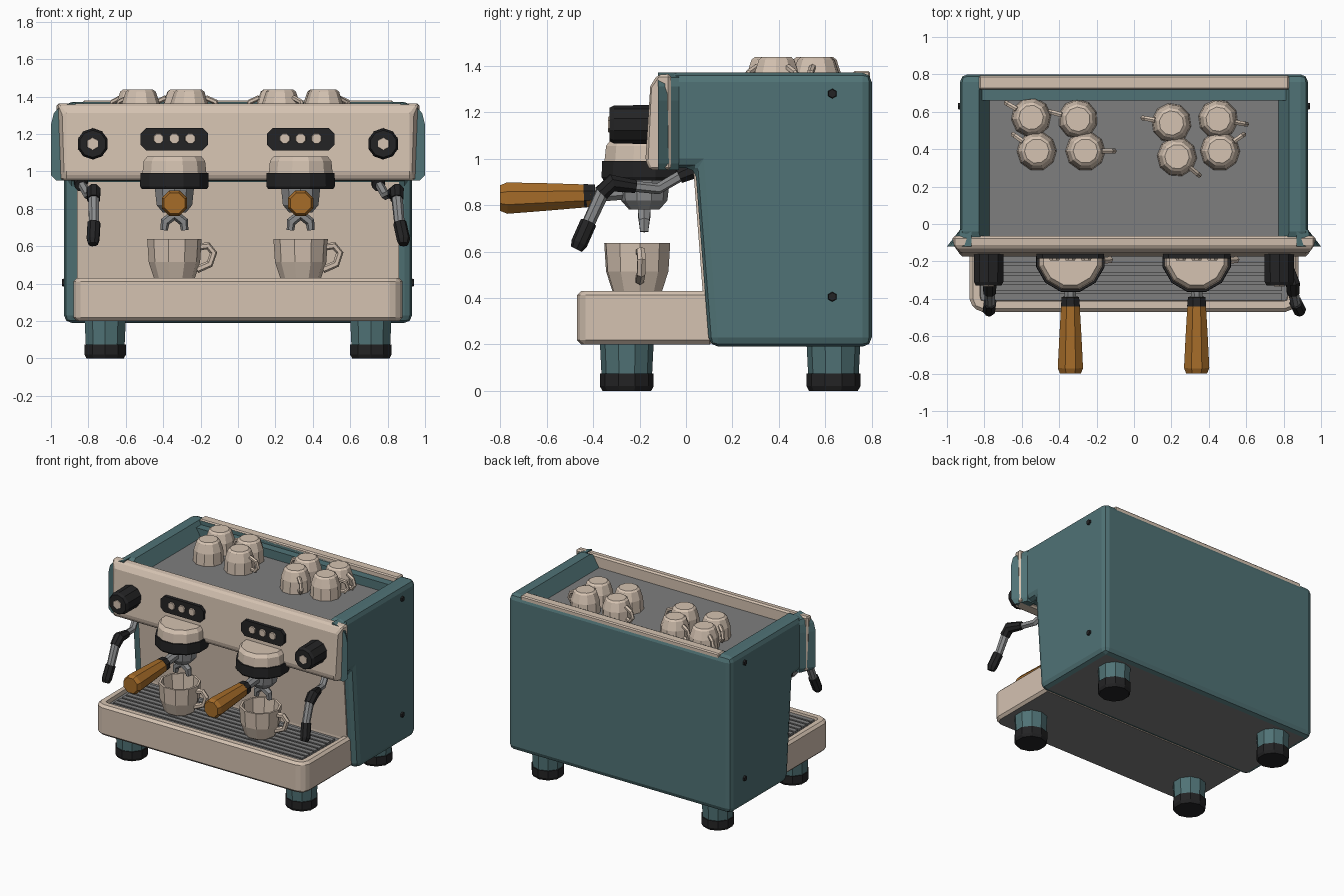
import bpy, bmesh, math
from mathutils import Vector, Matrix

if "Cube" in bpy.data.objects:
    bpy.data.objects.remove(bpy.data.objects["Cube"])


def material(name, rgb):
    m = bpy.data.materials.new(name)
    m.diffuse_color = (*rgb, 1)
    m.use_nodes = True
    m.node_tree.nodes["Principled BSDF"].inputs["Base Color"].default_value = m.diffuse_color
    return m


TEAL = material("teal enamel", (0.08, 0.17, 0.18))
CREAM = material("cream enamel", (0.66, 0.54, 0.44))
BLACK = material("black rubber", (0.017, 0.017, 0.018))
GRAY = material("tray gray", (0.21, 0.21, 0.21))
STEEL = material("steel", (0.26, 0.265, 0.27))
WOOD = material("wood", (0.38, 0.15, 0.022))


def finish(name, bm, *mats):
    bmesh.ops.recalc_face_normals(bm, faces=bm.faces)
    me = bpy.data.meshes.new(name)
    bm.to_mesh(me)
    bm.free()
    for m in mats:
        me.materials.append(m)
    ob = bpy.data.objects.new(name, me)
    bpy.context.collection.objects.link(ob)
    return ob


def bevel(bm, width, seg=1):
    bm.normal_update()
    edges = [e for e in bm.edges if e.calc_face_angle(0) > 0.5]
    bmesh.ops.bevel(bm, geom=edges, offset=width, segments=seg, profile=0.5,
                    affect='EDGES', clamp_overlap=True)


def prism(pts, a, b, axis):
    """Extrude a 2D outline along an axis from a to b."""
    place = {'x': lambda p, t: (t, p[0], p[1]), 'y': lambda p, t: (p[0], t, p[1]),
             'z': lambda p, t: (p[0], p[1], t)}[axis]
    bm = bmesh.new()
    lo = [bm.verts.new(place(p, a)) for p in pts]
    hi = [bm.verts.new(place(p, b)) for p in pts]
    bm.faces.new(lo)
    bm.faces.new(hi)
    for i in range(len(pts)):
        j = (i + 1) % len(pts)
        bm.faces.new((lo[i], lo[j], hi[j], hi[i]))
    bmesh.ops.recalc_face_normals(bm, faces=bm.faces)
    return bm


def box(name, x, y, z, mat, bev=0):
    bm = prism([(x[0], y[0]), (x[1], y[0]), (x[1], y[1]), (x[0], y[1])], z[0], z[1], 'z')
    if bev:
        bevel(bm, bev)
    return finish(name, bm, mat)


def add_tube(bm, pts, radii, n=8):
    """Sweep a polygon along a path, one radius per point, capped."""
    pts = [Vector(p) for p in pts]
    rings, prev, q = [], None, None
    for i, p in enumerate(pts):
        t = (pts[min(i + 1, len(pts) - 1)] - pts[max(i - 1, 0)]).normalized()
        q = t.to_track_quat('Z', 'Y') if q is None else prev.rotation_difference(t) @ q
        prev = t
        ang = [(k + 0.5) * math.tau / n for k in range(n)]
        rings.append([bm.verts.new(p + q @ Vector((math.cos(a), math.sin(a), 0)) * radii[i]) for a in ang])
    for r, s in zip(rings, rings[1:]):
        for k in range(n):
            bm.faces.new((r[k], r[(k + 1) % n], s[(k + 1) % n], s[k]))
    bm.faces.new(rings[0])
    bm.faces.new(rings[-1])


def tube(name, pts, radii, mat, n=8):
    bm = bmesh.new()
    add_tube(bm, pts, radii, n)
    return finish(name, bm, mat)


def color_bottom(bm, index):
    bm.normal_update()
    for f in bm.faces:
        if f.normal.z < -0.95 and f.calc_center_median().z < 0.3:
            f.material_index = index


# Main body with a sloped niche front and an open cup tray cut into the top
bm = prism([(0.1, 0.19), (0.8, 0.19), (0.8, 1.37), (-0.08, 1.37), (-0.08, 0.96), (0.04, 0.96)],
           -0.93, 0.93, 'x')
bevel(bm, 0.04, 2)
color_bottom(bm, 1)
body = finish("body", bm, TEAL, GRAY)
bm = prism([(-0.3, 1.27), (0.66, 1.27), (0.66, 1.34), (0.72, 1.34), (0.72, 1.5), (-0.3, 1.5)], -1, 1, 'x')
for v in bm.verts:
    v.co.x *= 0.77 + (v.co.z - 1.27) * 0.6
cutter = finish("tray_cutter", bm)
cutter.hide_render = True
mod = body.modifiers.new("tray", 'BOOLEAN')
mod.operation, mod.solver, mod.object = 'DIFFERENCE', 'EXACT', cutter
bpy.context.view_layer.objects.active = body
bpy.ops.object.modifier_apply(modifier="tray")
bpy.data.objects.remove(cutter)
box("cup_tray_floor", (-0.775, 0.775), (-0.07, 0.665), (1.255, 1.275), GRAY)
box("rear_rim", (-0.83, 0.83), (0.72, 0.793), (1.33, 1.378), CREAM, 0.008)

# Backsplash panel
finish("backsplash", prism([(0.12, 0.4), (0.074, 0.4), (0.031, 0.96), (0.08, 0.96)], -0.86, 0.86, 'x'), CREAM)

# Front fascia, wider at the back, with flared teal ends
bm = prism([(-0.155, 0.95), (-0.175, 0.99), (-0.155, 1.31), (-0.125, 1.36), (-0.065, 1.365), (-0.065, 0.95)],
           -0.97, 0.97, 'x')
for v in bm.verts:
    if v.co.y < -0.14:
        v.co.x *= 0.93 / 0.97
bevel(bm, 0.012)
finish("fascia", bm, CREAM)
for s, side in ((-1, "left"), (1, "right")):
    bm = prism([(s * x, z) for x, z in ((0.87, 0.95), (0.97, 0.95), (1, 0.98), (1, 1.25), (0.985, 1.31),
                                        (0.95, 1.35), (0.87, 1.37))], -0.12, -0.03, 'y')
    for v in bm.verts:
        if v.co.y > -0.1 and abs(v.co.x) > 0.93:
            v.co.x = s * 0.93
    bm.transform(Matrix.Translation((0, 0, 0)))
    finish(side + "_fascia_end", bm, TEAL)

# Drip tray with a recessed gray floor and slats
bm = prism([(-0.88, 0.12), (-0.88, -0.4), (-0.86, -0.45), (-0.81, -0.47),
            (0.81, -0.47), (0.86, -0.45), (0.88, -0.4), (0.88, 0.12)], 0.2, 0.43, 'z')
bevel(bm, 0.018)
bm.normal_update()
top = [max((f for f in bm.faces if f.normal.z > 0.95), key=lambda f: f.calc_area())]
bmesh.ops.inset_region(bm, faces=top, thickness=0.04)
bmesh.ops.inset_region(bm, faces=top, thickness=0.003, depth=-0.03)
top[0].material_index = 1
color_bottom(bm, 1)
finish("drip_tray", bm, CREAM, GRAY)
for i in range(9):
    y = -0.39 + i * 0.05
    box(f"tray_slat_{i + 1}", (-0.79, 0.79), (y - 0.018, y + 0.018), (0.395, 0.415), GRAY)

# Feet
for x in (-0.71, 0.71):
    for y, end in ((-0.255, "front"), (0.635, "rear")):
        nm = f"{end}_{'left' if x < 0 else 'right'}_foot"
        tube(nm, [(x, y, 0.05), (x, y, 0.25)], [0.108, 0.118], TEAL, 10)
        tube(nm + "_pad", [(x, y, 0), (x, y, 0.02), (x, y, 0.075)], [0.105, 0.116, 0.116], BLACK, 10)


# Cups, hollow, with a bent handle
def cup(name, x, y, z, s, angle, flip=False):
    bm = bmesh.new()
    prof = [(0.09, 0), (0.11, 0.015), (0.138, 0.1), (0.146, 0.222), (0.13, 0.222), (0.12, 0.1), (0.085, 0.03)]
    add_tube(bm, [(0, 0, 0), (0, 0, 1)], [1, 1], 10)
    bm.clear()
    n = 10
    rings = [[bm.verts.new((r * math.cos(k * math.tau / n), r * math.sin(k * math.tau / n), h))
              for k in range(n)] for r, h in prof]
    for a, b in zip(rings, rings[1:]):
        for k in range(n):
            bm.faces.new((a[k], a[(k + 1) % n], b[(k + 1) % n], b[k]))
    bm.faces.new(rings[0])
    bm.faces.new(rings[-1])
    add_tube(bm, [(0.125, 0, 0.18), (0.18, 0, 0.187), (0.21, 0, 0.15), (0.19, 0, 0.09), (0.12, 0, 0.06)],
             [0.02] * 5, 6)
    if flip:
        bm.transform(Matrix.Translation((0, 0, 0.222)) @ Matrix.Diagonal((1, 1, -1, 1)))
    bm.transform(Matrix.Translation((x, y, z)) @ Matrix.Rotation(math.radians(angle), 4, 'Z') @ Matrix.Scale(s, 4))
    finish(name, bm, CREAM)


stacked = [(-0.55, 0.57, 150), (-0.3, 0.56, 165), (-0.52, 0.39, 145), (-0.26, 0.39, 0),
           (0.2, 0.54, 170), (0.45, 0.56, -10), (0.23, 0.36, -40), (0.46, 0.39, 35)]
for i, (x, y, a) in enumerate(stacked):
    cup(f"stacked_cup_{i + 1}", x, y, 1.275, 0.73, a, True)

# Brew groups, portafilters, button panels and filled cups
for x, side in ((-0.34, "left"), (0.335, "right")):
    y = -0.18
    tube(side + "_group_cap", [(x, y, 0.98), (x, y, 1.055), (x, y, 1.08)], [0.178, 0.17, 0.15], CREAM, 12)
    tube(side + "_group_ring", [(x, y, 0.905), (x, y, 0.92), (x, y, 0.99)], [0.18, 0.19, 0.188], BLACK, 12)
    tube(side + "_filter_basket", [(x, y, 0.78), (x, y, 0.82), (x, y, 0.91)], [0.065, 0.1, 0.11], STEEL, 10)
    tube(side + "_spout", [(x + dx, y, z) for dx, z in
                           ((-0.055, 0.685), (-0.05, 0.73), (0, 0.77), (0.05, 0.73), (0.055, 0.685))],
         [0.02, 0.026, 0.032, 0.026, 0.02], STEEL, 6)
    tube(side + "_handle_neck", [(x, -0.2, 0.865), (x, -0.41, 0.842)], [0.04, 0.032], STEEL)
    tube(side + "_handle_collar", [(x, -0.39, 0.842), (x, -0.44, 0.84)], [0.05, 0.055], BLACK)
    tube(side + "_handle", [(x, -0.41, 0.84), (x, -0.6, 0.835), (x, -0.77, 0.83), (x, -0.8, 0.83)],
         [0.052, 0.064, 0.073, 0.06], WOOD)
    cup(side + "_cup", x, -0.21, 0.415, 1, 5)
    bm = prism([(x + dx, 1.172 + dz) for dx, dz in
                ((-0.18, -0.03), (-0.15, -0.06), (0.15, -0.06), (0.18, -0.03),
                 (0.18, 0.03), (0.15, 0.06), (-0.15, 0.06), (-0.18, 0.03))], -0.185, -0.12, 'y')
    finish(side + "_button_panel", bm, BLACK)
    for i in (-1, 0, 1):
        bx = x + i * 0.085
        tube(f"{side}_button_{i + 2}", [(bx, -0.18, 1.175), (bx, -0.194, 1.175)], [0.031, 0.027], CREAM)

# Steam knobs, steam wands and side screws
for s, side, xs in ((-1, "left", (-0.84, -0.8, -0.78, -0.772, -0.77, -0.775)),
                    (1, "right", (0.75, 0.79, 0.82, 0.85, 0.865, 0.885))):
    kx = s * 0.777
    tube(side + "_knob", [(kx, -0.13, 1.147), (kx, -0.31, 1.147), (kx, -0.33, 1.147)], [0.084, 0.082, 0.072], BLACK, 10)
    tube(side + "_knob_cap", [(kx, -0.32, 1.147), (kx, -0.335, 1.147)], [0.037, 0.033], CREAM, 6)
    a, b, c, d, e, f = xs
    tube(side + "_wand_socket", [(a, 0.03, 0.95), (a, -0.03, 0.925)], [0.04, 0.035], BLACK)
    tube(side + "_wand_arm", [(a, 0, 0.94), (b, -0.12, 0.87), (c, -0.26, 0.885)], [0.024] * 3, STEEL, 6)
    tube(side + "_wand_joint", [(c, -0.22, 0.88), (d, -0.32, 0.895), (d, -0.365, 0.85)], [0.03, 0.04, 0.036], BLACK)
    tube(side + "_wand_pipe", [(d, -0.355, 0.865), (e, -0.43, 0.7)], [0.031, 0.028], STEEL)
    tube(side + "_wand_tip", [(e, -0.42, 0.725), (f, -0.46, 0.635), (f, -0.472, 0.61)], [0.036, 0.036, 0.026], BLACK)
    for z, lv in ((1.28, "upper"), (0.405, "lower")):
        tube(f"{side}_{lv}_screw", [(s * 0.92, 0.63, z), (s * 0.942, 0.63, z)], [0.024, 0.018], BLACK, 6)
